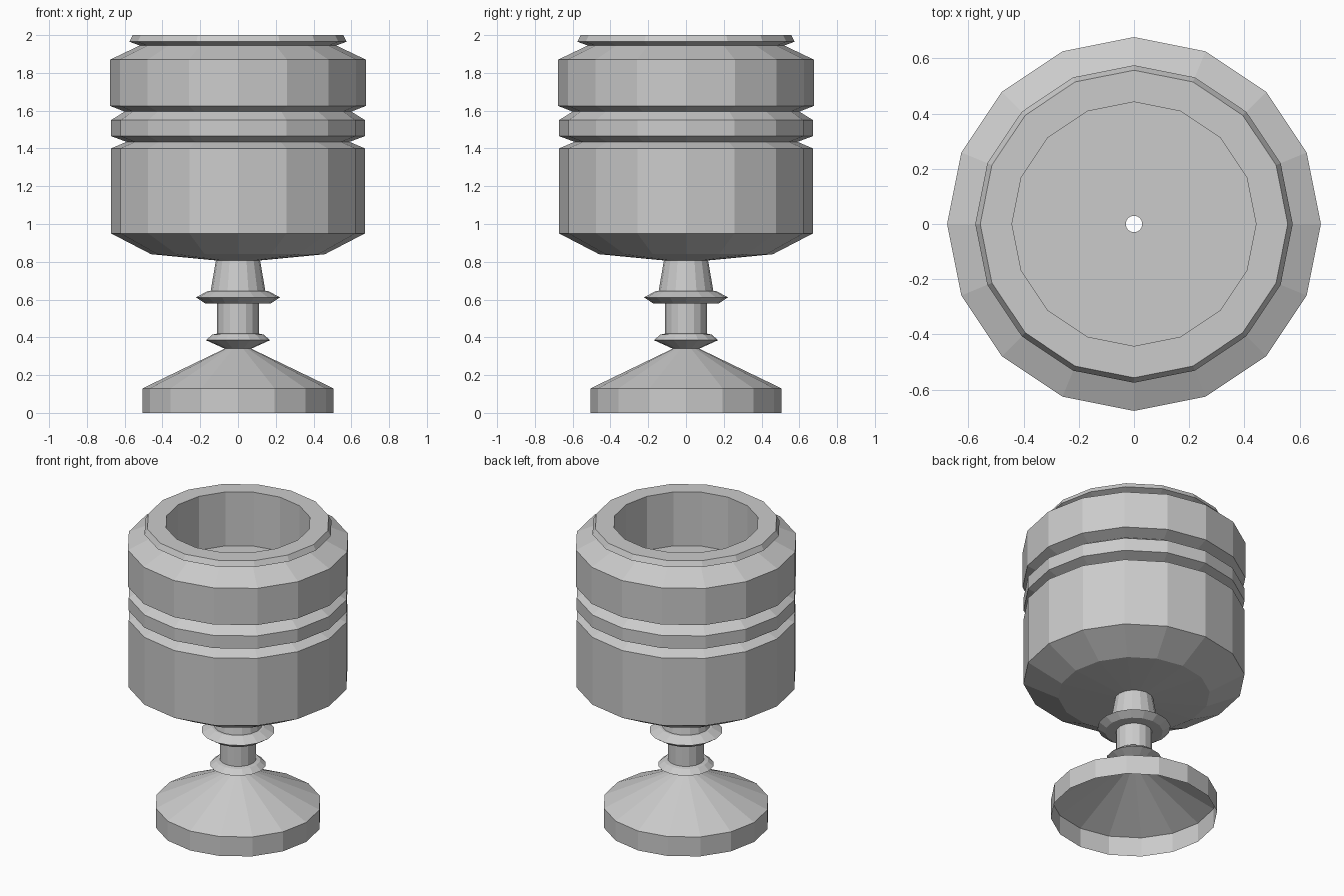
import bpy, math

if "Cube" in bpy.data.objects:
    bpy.data.objects.remove(bpy.data.objects["Cube"])

SIDES = 16

grey = bpy.data.materials.new("plain grey")
grey.diffuse_color = (0.6, 0.6, 0.6, 1)
grey.use_nodes = True
grey.node_tree.nodes["Principled BSDF"].inputs["Base Color"].default_value = grey.diffuse_color


def lathe(name, profile):
    """Spin an open (radius, height) profile into a thin faceted shell."""
    verts = [(r * math.cos(2 * math.pi * i / SIDES),
              r * math.sin(2 * math.pi * i / SIDES), z)
             for r, z in profile for i in range(SIDES)]
    faces = []
    for k in range(len(profile) - 1):
        a, b = k * SIDES, (k + 1) * SIDES
        for i in range(SIDES):
            j = (i + 1) % SIDES
            faces.append((a + i, a + j, b + j, b + i))
    mesh = bpy.data.meshes.new(name)
    mesh.from_pydata(verts, [], faces)
    mesh.materials.append(grey)
    mesh.update()
    obj = bpy.data.objects.new(name, mesh)
    bpy.context.collection.objects.link(obj)
    return obj


# Hollow foot, open underneath
lathe("foot", [(0.505, 0), (0.505, 0.13), (0.07, 0.34)])

# Stem with two collars
lathe("stem", [(0.07, 0.34), (0.17, 0.385), (0.135, 0.415), (0.11, 0.42),
               (0.11, 0.58), (0.175, 0.58), (0.222, 0.612), (0.16, 0.645),
               (0.145, 0.645), (0.117, 0.807)])

# Bowl: outer wall with grooves, rim, inner wall and floor with a small hole
lathe("bowl", [(0.117, 0.807), (0.46, 0.84), (0.672, 0.95), (0.672, 1.40),
               (0.59, 1.435), (0.672, 1.465), (0.672, 1.55),
               (0.60, 1.595), (0.677, 1.625), (0.677, 1.87),
               (0.52, 1.945), (0.575, 1.965), (0.557, 2.0),
               (0.442, 2.0), (0.442, 1.64), (0.03, 1.64)])
